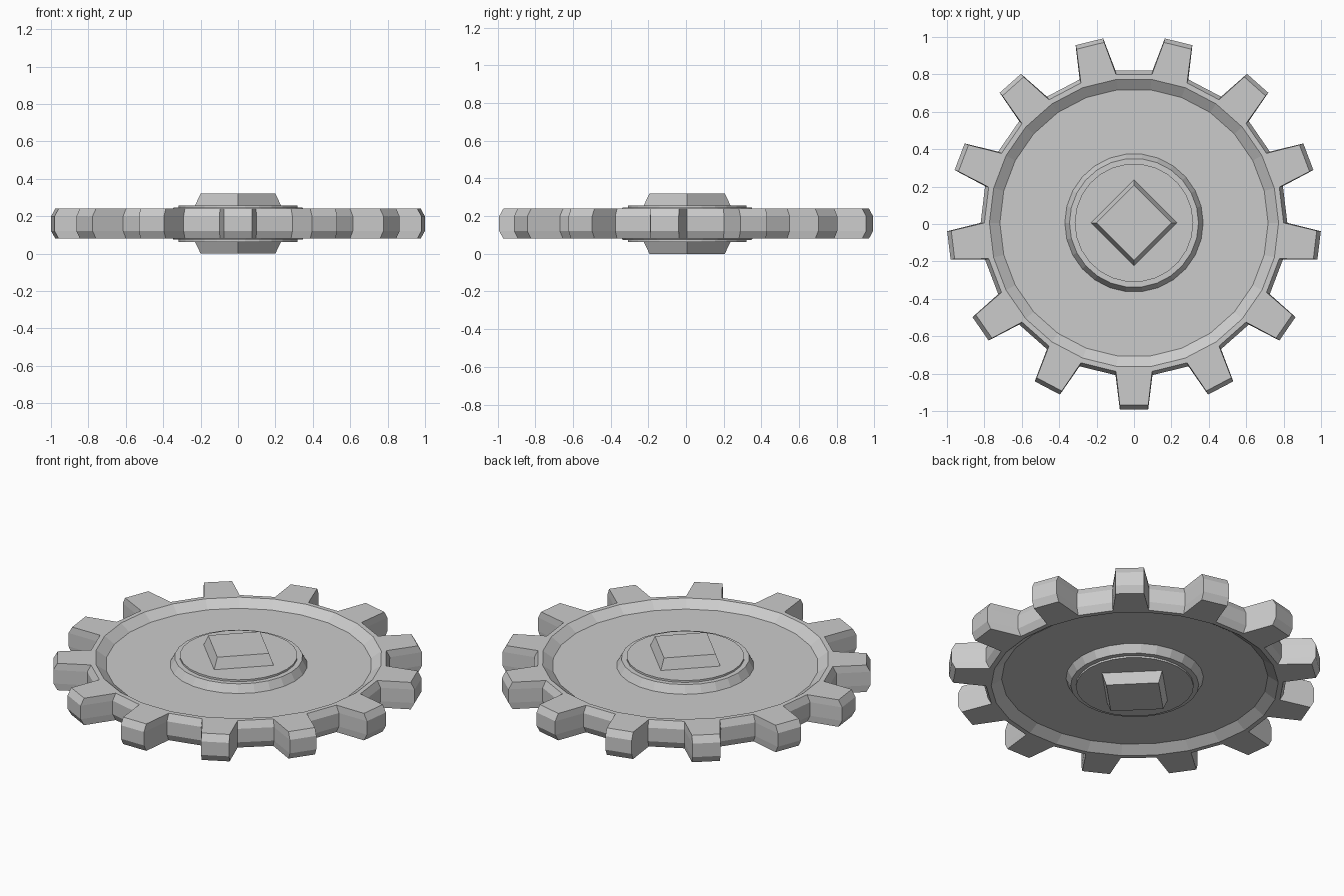
import bpy, bmesh, math

if "Cube" in bpy.data.objects:
    bpy.data.objects.remove(bpy.data.objects["Cube"])

TEETH = 13
STEP = math.pi / TEETH          # one tooth or one gap
CY = 0.006                      # axis offset so the odd-toothed outline is centred
MID = 0.16                      # mirror height


def lathe(name, half, sides, phase):
    """Revolve an upper half profile (r, z), mirrored about MID; caps both ends."""
    prof = [(r, 2 * MID - z) for r, z in half] + half[::-1]
    bm = bmesh.new()
    rings = [[bm.verts.new((r * math.cos(phase + i * math.tau / sides),
                            r * math.sin(phase + i * math.tau / sides) + CY, z))
              for i in range(sides)] for r, z in prof]
    walls = []
    for a, b in zip(rings, rings[1:]):
        walls.append([bm.faces.new((a[i], a[(i + 1) % sides], b[(i + 1) % sides], b[i]))
                      for i in range(sides)])
    bm.faces.new(rings[0][::-1])
    bm.faces.new(rings[-1])
    return name, bm, walls


def finish(name, bm):
    bmesh.ops.recalc_face_normals(bm, faces=bm.faces[:])
    me = bpy.data.meshes.new(name)
    bm.to_mesh(me)
    bm.free()
    bpy.context.collection.objects.link(bpy.data.objects.new(name, me))


# Toothed wheel: recessed disc with raised bevelled rim
start = -math.pi / 2 - STEP / 2
name, bm, walls = lathe("toothed_wheel",
                        [(0.717, 0.20), (0.773, 0.24), (0.80, 0.24), (0.82, 0.20)],
                        2 * TEETH, start)
# Teeth: pull every other outer wall panel outward and taper it
for t in range(TEETH):
    ang = -math.pi / 2 + t * 2 * STEP
    ux, uy = math.cos(ang), math.sin(ang)
    panel = [walls[k][2 * t] for k in (2, 3, 4)]
    res = bmesh.ops.extrude_face_region(bm, geom=panel)
    for v in [g for g in res["geom"] if isinstance(g, bmesh.types.BMVert)]:
        side = -v.co.x * uy + (v.co.y - CY) * ux
        s = math.copysign(0.076, side)
        r = 0.997 if abs(v.co.z - MID) < 0.06 else 0.975
        v.co.x = r * ux - s * uy
        v.co.y = r * uy + s * ux + CY
    bmesh.ops.delete(bm, geom=[f for f in panel if f.is_valid], context='FACES')
finish(name, bm)

# Stepped hub
name, bm, _ = lathe("hub", [(0.317, 0.257), (0.317, 0.246), (0.345, 0.246), (0.37, 0.20)],
                    2 * TEETH, start)
finish(name, bm)

# Square axle peg
name, bm, _ = lathe("axle_peg", [(0.20, 0.32), (0.23, 0.257)], 4, 0)
finish(name, bm)
